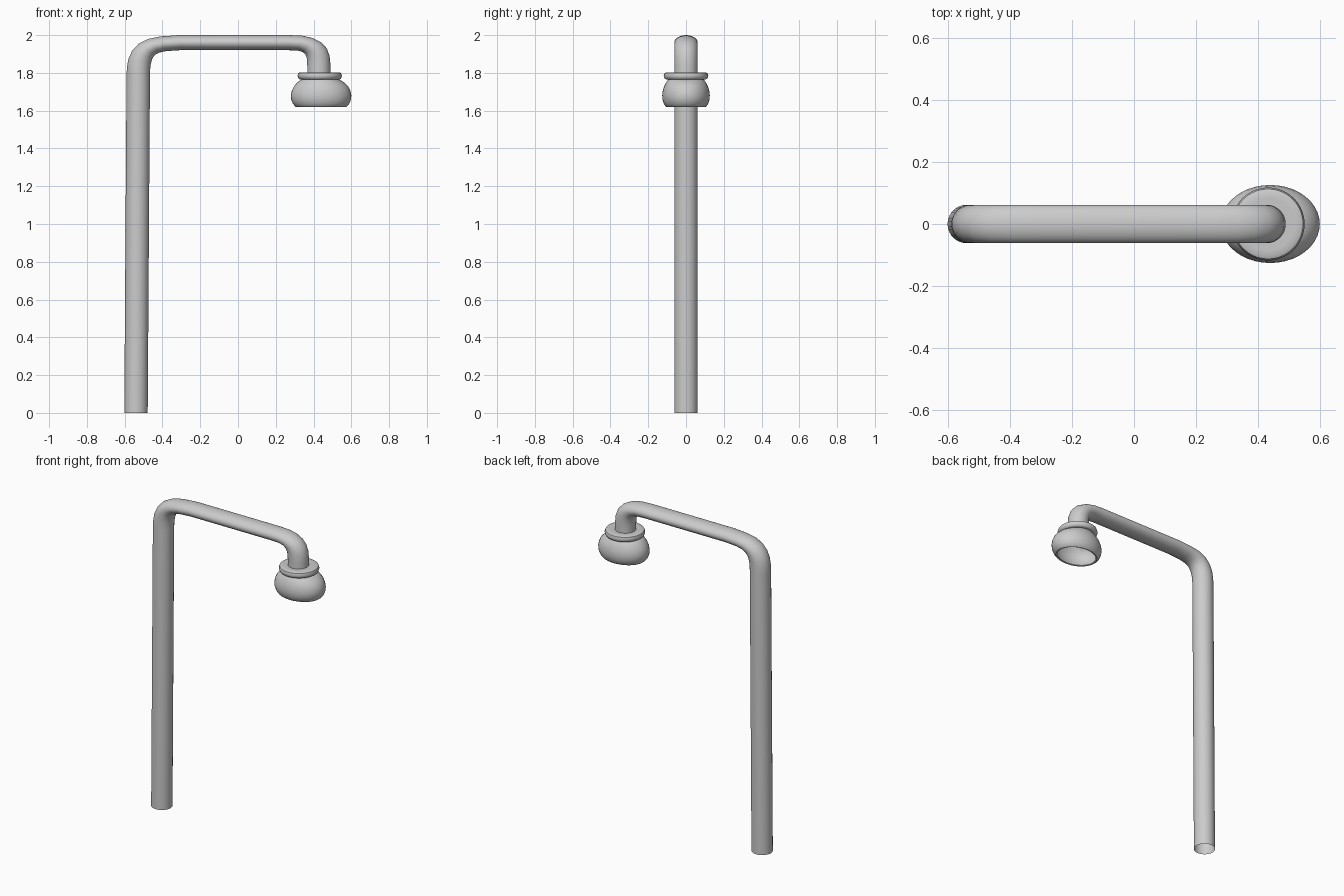
import bpy, bmesh, math

SEG = 40


def loft(name, rings, close_ends=(False, False)):
    """Skin a list of equal-length point rings."""
    bm = bmesh.new()
    loops = [[bm.verts.new(p) for p in ring] for ring in rings]
    for a, b in zip(loops, loops[1:]):
        for i in range(SEG):
            j = (i + 1) % SEG
            bm.faces.new((a[i], a[j], b[j], b[i]))
    if close_ends[0]:
        bm.faces.new(loops[0][::-1])
    if close_ends[1]:
        bm.faces.new(loops[-1])
    bmesh.ops.recalc_face_normals(bm, faces=bm.faces[:])
    mesh = bpy.data.meshes.new(name)
    bm.to_mesh(mesh)
    bm.free()
    obj = bpy.data.objects.new(name, mesh)
    bpy.context.collection.objects.link(obj)
    bpy.ops.object.select_all(action='DESELECT')
    obj.select_set(True)
    bpy.context.view_layer.objects.active = obj
    bpy.ops.object.shade_smooth_by_angle(angle=math.radians(40))
    return obj


def ellipse(cx, z, rx, ry):
    return [(cx + rx * math.cos(2 * math.pi * i / SEG),
             ry * math.sin(2 * math.pi * i / SEG), z) for i in range(SEG)]


def cross_section(ox, oz, ix, iz, ry=0.062):
    """Elliptical ring spanning an outer and an inner silhouette point."""
    ring = []
    for i in range(SEG):
        t = 2 * math.pi * i / SEG
        k = math.cos(t) / 2
        ring.append(((ox + ix) / 2 + (ox - ix) * k, ry * math.sin(t),
                     (oz + iz) / 2 + (oz - iz) * k))
    return ring


# Bent pipe: post, flattened arm and down-turned end
pipe = [
    (-0.602, 0, -0.478, 0), (-0.590, 1.79, -0.466, 1.79),
    (-0.588, 1.83, -0.465, 1.82), (-0.580, 1.875, -0.461, 1.85),
    (-0.560, 1.918, -0.453, 1.877), (-0.525, 1.955, -0.440, 1.895),
    (-0.475, 1.98, -0.418, 1.907), (-0.410, 1.993, -0.383, 1.915),
    (-0.310, 2.0, -0.310, 1.92), (0.270, 2.0, 0.270, 1.92),
    (0.340, 1.997, 0.318, 1.918), (0.395, 1.985, 0.343, 1.911),
    (0.440, 1.962, 0.357, 1.898), (0.470, 1.93, 0.364, 1.878),
    (0.485, 1.89, 0.366, 1.853), (0.490, 1.84, 0.367, 1.83),
    (0.490, 1.78, 0.367, 1.78),
]
loft("bent_post", [cross_section(*s) for s in pipe])

# Rounded collar above the shade
collar = [(0.085, 1.803), (0.105, 1.803), (0.113, 1.799), (0.118, 1.785),
          (0.113, 1.770), (0.105, 1.765), (0.085, 1.765)]
loft("lamp_collar", [ellipse(0.433, z, r, r) for r, z in collar], (True, True))

# Oval lamp shade: outside, rim, then hollow inside (centre x, z, rx, ry)
shade = [
    (0.435, 1.768, 0.090, 0.090), (0.436, 1.762, 0.105, 0.096),
    (0.438, 1.748, 0.126, 0.106), (0.440, 1.728, 0.144, 0.116),
    (0.440, 1.705, 0.155, 0.123), (0.440, 1.680, 0.160, 0.126),
    (0.440, 1.658, 0.158, 0.124), (0.440, 1.638, 0.150, 0.118),
    (0.440, 1.624, 0.139, 0.109), (0.440, 1.619, 0.132, 0.103),
    (0.440, 1.622, 0.123, 0.095), (0.440, 1.640, 0.137, 0.106),
    (0.440, 1.680, 0.147, 0.114), (0.440, 1.715, 0.138, 0.108),
    (0.438, 1.742, 0.112, 0.094), (0.436, 1.753, 0.070, 0.060),
]
loft("lamp_shade", [ellipse(*s) for s in shade], (True, True))
